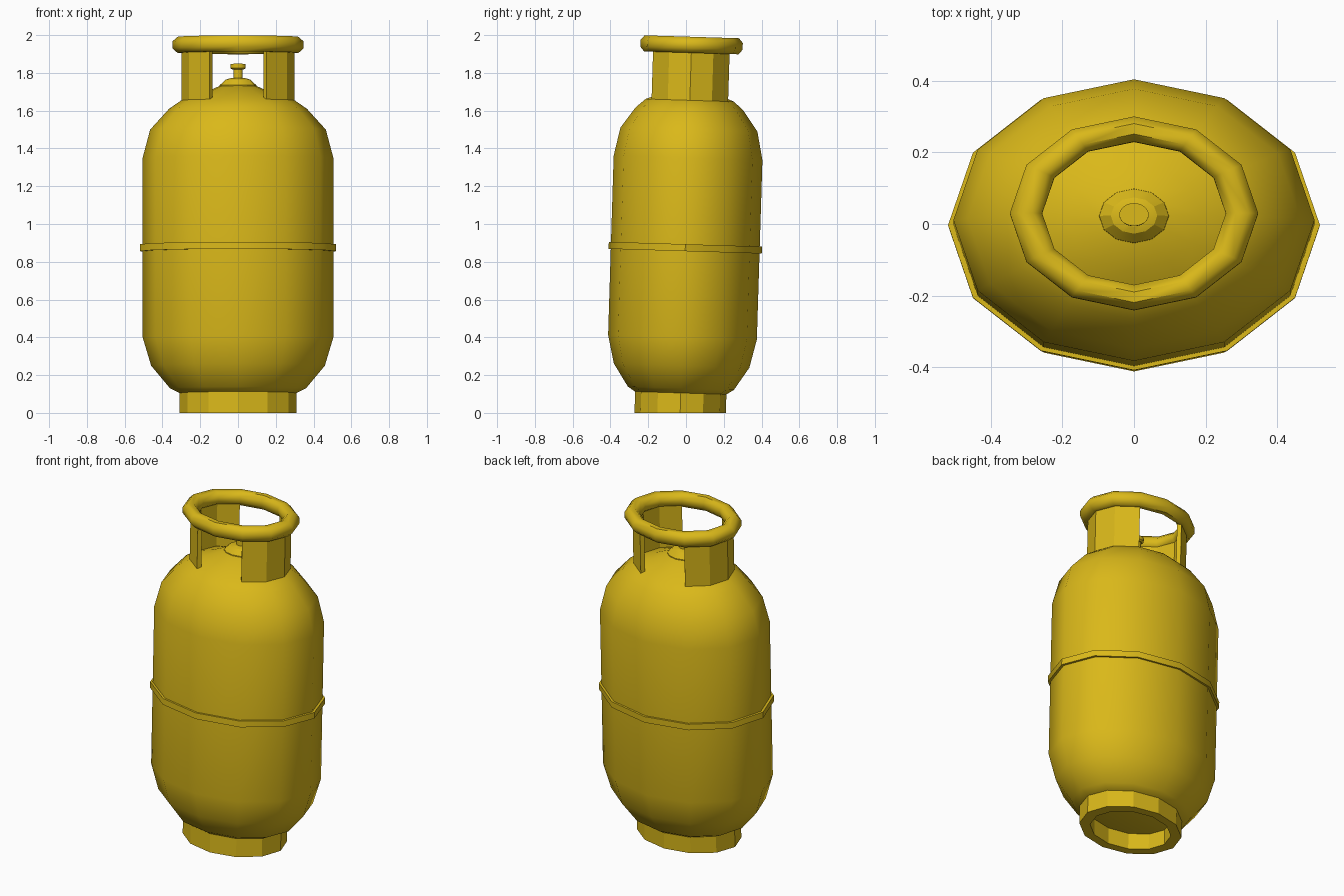
import bpy, bmesh, math
from mathutils import Matrix

if "Cube" in bpy.data.objects:
    bpy.data.objects.remove(bpy.data.objects["Cube"])

SIDES, SQUASH = 12, 0.78          # oval twelve-sided bottle
LEAN = (Matrix.Translation((0, 0, 1)) @ Matrix.Rotation(-0.031, 4, 'X')
        @ Matrix.Diagonal((1, SQUASH, 1, 1)) @ Matrix.Translation((0, 0, -1)))

paint = bpy.data.materials.new("yellow_paint")
paint.diffuse_color = (0.70, 0.48, 0.01, 1)
paint.use_nodes = True
paint.node_tree.nodes["Principled BSDF"].inputs["Base Color"].default_value = paint.diffuse_color


def finish(name, bm, angle):
    """Lean the part, store it and shade it."""
    bmesh.ops.transform(bm, matrix=LEAN, verts=bm.verts)
    bmesh.ops.recalc_face_normals(bm, faces=bm.faces)
    mesh = bpy.data.meshes.new(name)
    bm.to_mesh(mesh)
    bm.free()
    mesh.materials.append(paint)
    ob = bpy.data.objects.new(name, mesh)
    bpy.context.collection.objects.link(ob)
    bpy.ops.object.select_all(action='DESELECT')
    ob.select_set(True)
    bpy.context.view_layer.objects.active = ob
    if angle:
        bpy.ops.object.shade_smooth_by_angle(angle=math.radians(angle))
    return ob


def lathe(name, profile, closed=False, sides=SIDES, angle=35, start=0, steps=None):
    """Spin (radius, z) points; open profiles are capped, partial arcs get ends."""
    bm = bmesh.new()
    count = sides if steps is None else steps + 1
    rings = []
    for i in range(count):
        a = start + 2 * math.pi * i / sides
        rings.append([bm.verts.new((r * math.cos(a), r * math.sin(a), z)) for r, z in profile])
    n = len(profile)
    for i in range(sides if steps is None else steps):
        a, b = rings[i], rings[(i + 1) % count]
        for j in range(n if closed else n - 1):
            k = (j + 1) % n
            bm.faces.new((a[j], b[j], b[k], a[k]))
    if steps is not None:
        bm.faces.new(rings[0])
        bm.faces.new(rings[-1])
    elif not closed:
        bm.faces.new([r[0] for r in rings])
        bm.faces.new([r[-1] for r in rings])
    return finish(name, bm, angle)


# Pressure vessel
lathe("tank_body", [(0.24, 0.09), (0.31, 0.105), (0.36, 0.13), (0.46, 0.25), (0.505, 0.40),
                    (0.505, 1.35), (0.465, 1.50), (0.365, 1.61), (0.30, 1.655),
                    (0.19, 1.69), (0.10, 1.73)], angle=40)

# Weld band around the middle
lathe("seam_band", [(0.49, 0.856), (0.52, 0.856), (0.52, 0.893), (0.49, 0.893)], closed=True)

# Foot ring, with its underside resting flat on the ground
foot = lathe("foot_ring", [(0.245, 0), (0.31, 0), (0.31, 0.105), (0.245, 0.105)],
             closed=True, angle=20)
for v in foot.data.vertices:
    if v.co.z < 0.05:
        v.co.z = 0

# Two curved guard plates
for name, start in (("right_guard_plate", -60), ("left_guard_plate", 120)):
    lathe(name, [(0.27, 1.645), (0.30, 1.645), (0.30, 1.925), (0.27, 1.925)], closed=True,
          start=math.radians(start), steps=4, angle=20)

# Rolled handle ring
section = [(0.302 + 0.049 * math.cos(a), 1.949 + 0.046 * math.sin(a))
           for a in (math.pi / 8 + math.pi / 4 * i for i in range(8))]
lathe("handle_ring", section, closed=True, angle=50)

# Valve
lathe("valve_base", [(0.10, 1.71), (0.097, 1.735), (0.065, 1.765), (0.04, 1.772)], angle=20)
lathe("valve_stem", [(0.024, 1.76), (0.024, 1.83)], sides=16)
lathe("valve_knob", [(0.03, 1.818), (0.041, 1.826), (0.041, 1.848)], sides=24)
